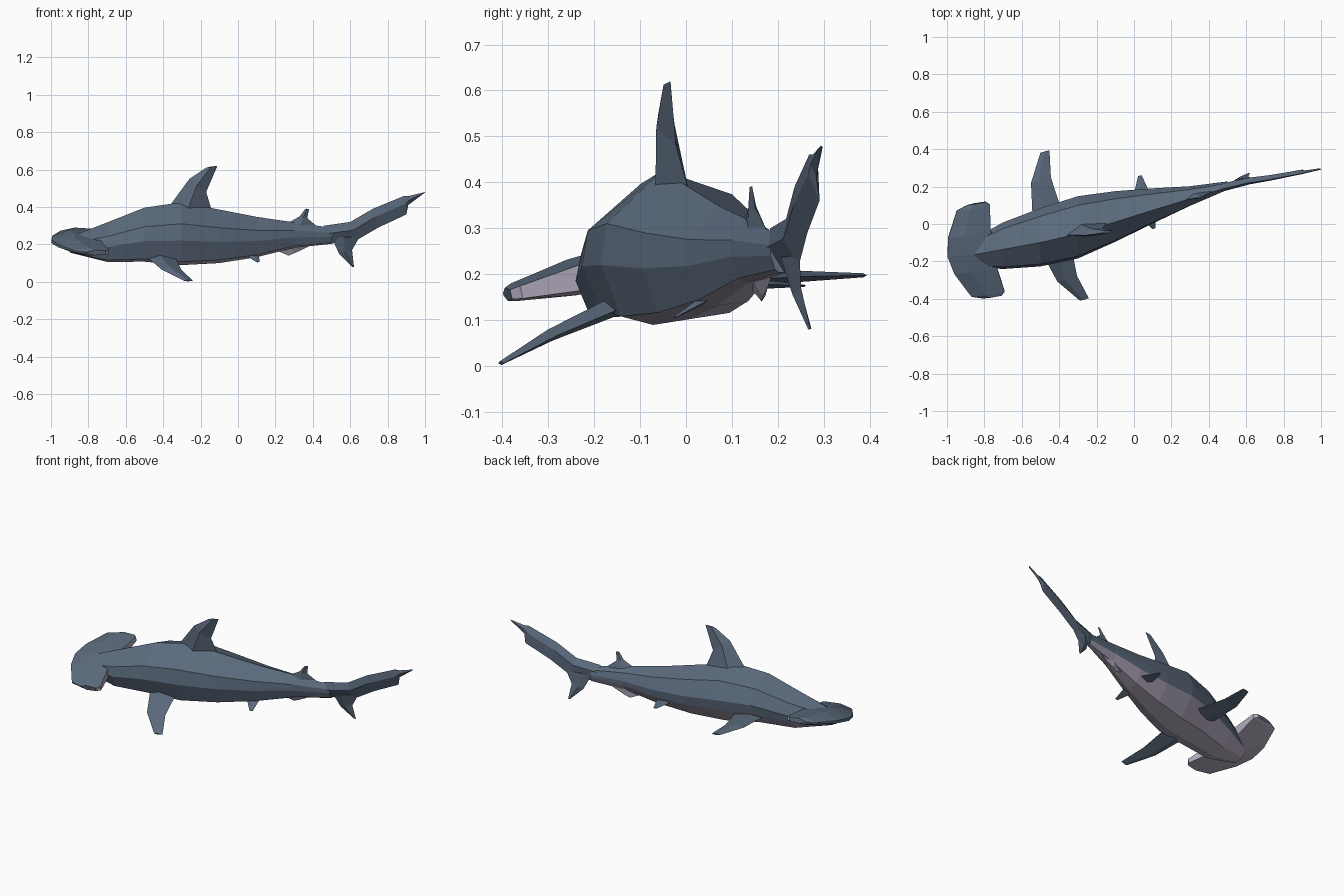
import bpy, bmesh
from mathutils import Matrix, Vector

ROLL = 0.23   # the swimming pose tips the whole animal sideways
YAW = 0.26    # heading of the trunk
HEAD_YAW = 0.17

cube = bpy.data.objects.get("Cube")
if cube:
    bpy.data.objects.remove(cube)


def material(name, red, green, blue):
    mat = bpy.data.materials.new(name)
    mat.use_nodes = True
    colour = (red, green, blue, 1)
    mat.diffuse_color = colour
    mat.node_tree.nodes["Principled BSDF"].inputs["Base Color"].default_value = colour
    return mat


SKIN = material("slate blue skin", 0.107, 0.147, 0.207)
BELLY = material("mauve belly", 0.46, 0.41, 0.52)


def spine(x, z):
    """Point on the slanted middle surface of the animal, seen from its side."""
    return Vector((x, 0.07 + 0.27 * x - 0.2 * (z - 0.25), z))


def posed(origin, yaw):
    """Local frame: x towards the tail, y towards the left, z towards the back."""
    return (Matrix.Translation(origin)
            @ Matrix.Rotation(yaw, 4, "Z")
            @ Matrix.Rotation(ROLL, 4, "X"))


def loft(name, rings, materials, pale_strips=()):
    """Skin rings of equal size; the pale strips take the second material."""
    bm = bmesh.new()
    loops = [[bm.verts.new(point) for point in ring] for ring in rings]
    count = len(loops[0])
    for near, far in zip(loops, loops[1:]):
        for i in range(count):
            j = (i + 1) % count
            face = bm.faces.new((near[i], near[j], far[j], far[i]))
            face.material_index = int(i in pale_strips)
    bm.faces.new(loops[0])
    bm.faces.new(loops[-1])
    bmesh.ops.recalc_face_normals(bm, faces=bm.faces)
    mesh = bpy.data.meshes.new(name)
    bm.to_mesh(mesh)
    bm.free()
    for mat in materials:
        mesh.materials.append(mat)
    bpy.context.collection.objects.link(bpy.data.objects.new(name, mesh))


def fin(name, edges, thickness, mat=SKIN):
    """Diamond-section fin between leading and trailing points, thinning to its tip."""
    root_lead, root_trail = edges[0]
    normal = (root_trail - root_lead).cross(edges[-1][0] - root_lead).normalized()
    rings = []
    for k, (lead, trail) in enumerate(edges):
        middle = lead.lerp(trail, 0.4)
        offset = normal * thickness * (1 - 0.8 * k / (len(edges) - 1))
        rings.append((lead, middle + offset, trail, middle - offset))
    loft(name, rings, [mat])


def upright_fin(name, profile, thickness, mat=SKIN):
    """Fin on the middle surface; each row is leading x, z and trailing x, z."""
    edges = [(spine(x, z), spine(back_x, back_z)) for x, z, back_x, back_z in profile]
    fin(name, edges, thickness, mat)


def paired_fins(name, origin, profile, thickness):
    """Mirrored fins; each row is side distance, leading x, trailing x and height."""
    frame = posed(origin, YAW)
    for side, sign in (("left", 1), ("right", -1)):
        edges = [(frame @ Vector((lead, sign * reach, up)),
                  frame @ Vector((trail, sign * reach, up)))
                 for reach, lead, trail, up in profile]
        fin(side + "_" + name, edges, thickness)


# Body: evenly spaced faceted rings from snout to tail stem, belly sagging to the right
section = [(0, 1), (0.85, 0.5), (1, -0.15), (0.85, -0.5), (0.15, -0.95),
           (-0.6, -0.9), (-1, -0.7), (-1.1, 0), (-0.9, 0.5)]
tops = (0.24, 0.32, 0.4, 0.43, 0.39, 0.35, 0.32, 0.29)
bottoms = (0.16, 0.11, 0.11, 0.09, 0.1, 0.13, 0.18, 0.2)
widths = (0.06, 0.12, 0.15, 0.16, 0.13, 0.09, 0.05, 0.02)
rings = []
for i, (top, bottom, width) in enumerate(zip(tops, bottoms, widths)):
    middle, height = (top + bottom) / 2, (top - bottom) / 2
    frame = posed(spine(0.2 * i - 0.9, middle), 0)
    rings.append([frame @ Vector((0, u * width, v * height)) for u, v in section])
loft("body", rings, [SKIN, BELLY], pale_strips=(3, 4, 5))

# Wide flat head: side distance, leading x, trailing x and half thickness
wing = [(0.1, -0.18, 0.05, 0.04), (0.24, -0.11, 0.07, 0.02), (0.26, -0.05, 0.05, 0.015)]
span = ([(-reach, *rest) for reach, *rest in reversed(wing)]
        + [(0, -0.2, 0.1, 0.045)] + wing)
frame = posed((-0.8, -0.14, 0.215), HEAD_YAW)
rings = []
for reach, lead, trail, thick in span:
    crown = lead + 0.4 * (trail - lead)
    upper = [(lead, 0.2 * thick), (crown, thick), (trail, 0.7 * thick)]
    outline = upper + [(x, -z) for x, z in reversed(upper)]
    rings.append([frame @ Vector((x, reach, z)) for x, z in outline])
loft("hammer_head", rings, [SKIN, BELLY], pale_strips=(2, 3, 4))

# Fins on the back and under the tail stem
upright_fin("dorsal_fin", [
    (-0.37, 0.4, -0.14, 0.38),
    (-0.26, 0.55, -0.17, 0.48),
    (-0.17, 0.61, -0.11, 0.62)], 0.035)
upright_fin("second_dorsal_fin", [
    (0.26, 0.31, 0.43, 0.29),
    (0.33, 0.35, 0.37, 0.34),
    (0.36, 0.39, 0.38, 0.39)], 0.015)
upright_fin("anal_fin", [
    (0.2, 0.17, 0.42, 0.21),
    (0.27, 0.14, 0.34, 0.17)], 0.015, BELLY)

# Paired fins
paired_fins("pectoral_fin", (-0.44, -0.04, 0.16), [
    (0.1, -0.08, 0.08, 0),
    (0.28, -0.04, 0.07, -0.03),
    (0.42, 0.05, 0.1, -0.06)], 0.022)
paired_fins("pelvic_fin", (0.05, 0.11, 0.15), [
    (0.04, -0.05, 0.05, 0.02),
    (0.15, 0.01, 0.03, -0.01)], 0.012)

# Tail: long notched upper lobe and short lower lobe
upright_fin("tail_upper_lobe", [
    (0.46, 0.3, 0.46, 0.2),
    (0.6, 0.32, 0.63, 0.22),
    (0.72, 0.39, 0.75, 0.29),
    (0.89, 0.46, 0.9, 0.36),
    (0.92, 0.46, 0.91, 0.41),
    (1, 0.48, 0.99, 0.47)], 0.022)
upright_fin("tail_lower_lobe", [
    (0.5, 0.24, 0.65, 0.24),
    (0.54, 0.15, 0.61, 0.17),
    (0.61, 0.08, 0.62, 0.08)], 0.018)
